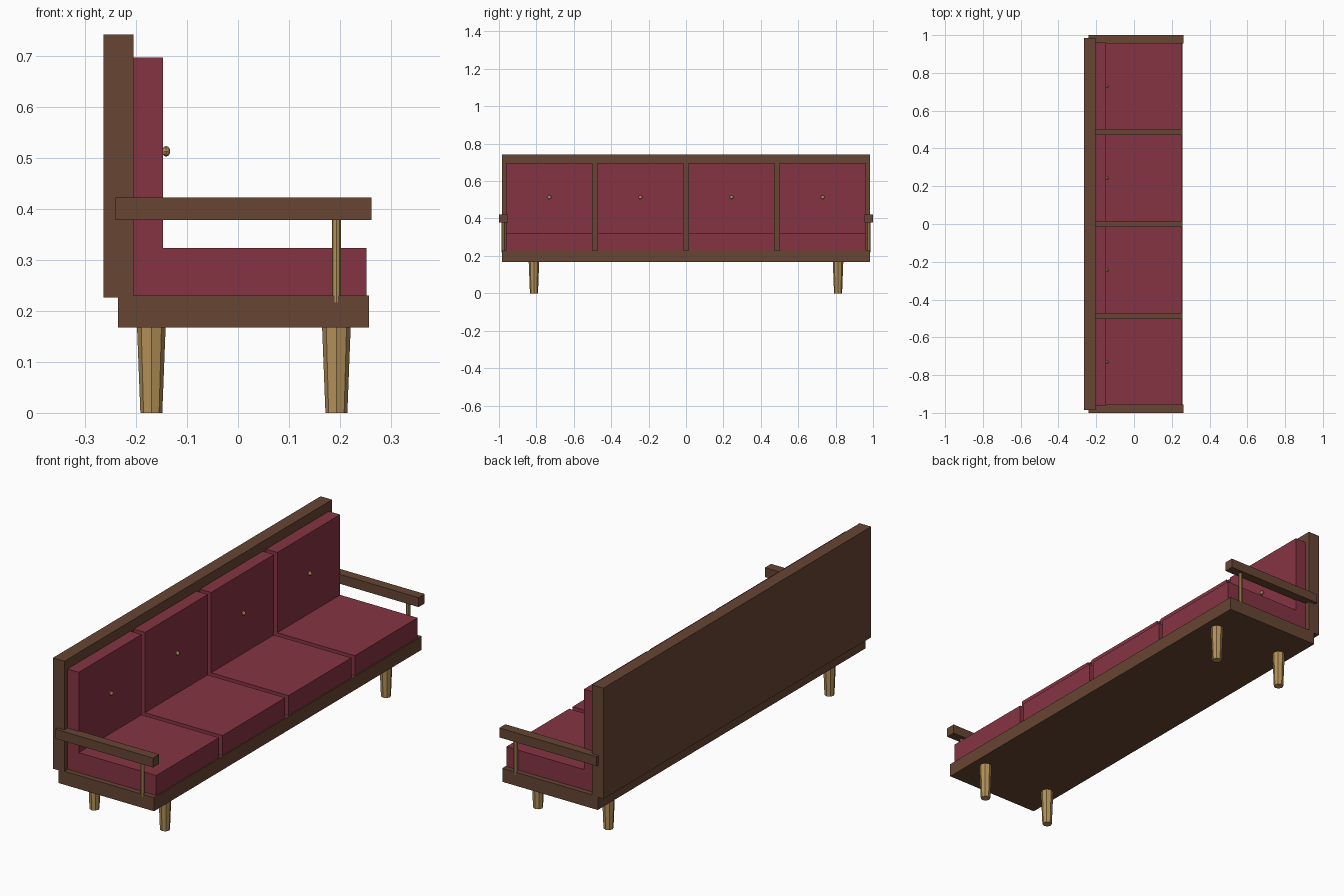
import bpy
import bmesh
from math import pi
from mathutils import Matrix, Vector

cube = bpy.data.objects.get("Cube")
if cube:
    bpy.data.objects.remove(cube, do_unlink=True)


def material(name, rgb):
    mat = bpy.data.materials.new(name)
    mat.use_nodes = True
    mat.diffuse_color = (*rgb, 1)
    mat.node_tree.nodes["Principled BSDF"].inputs["Base Color"].default_value = (*rgb, 1)
    return mat


WOOD = material("dark wood", (0.135, 0.06, 0.033))
FABRIC = material("red fabric", (0.235, 0.034, 0.054))
BRASS = material("pale brass", (0.46, 0.285, 0.1))


def finish(name, bm, mat):
    bmesh.ops.recalc_face_normals(bm, faces=bm.faces)
    mesh = bpy.data.meshes.new(name)
    bm.to_mesh(mesh)
    bm.free()
    mesh.materials.append(mat)
    obj = bpy.data.objects.new(name, mesh)
    bpy.context.collection.objects.link(obj)
    return obj


def box(name, low, high, mat):
    low, high = Vector(low), Vector(high)
    bm = bmesh.new()
    bmesh.ops.create_cube(bm, size=1, matrix=Matrix.Translation((low + high) / 2)
                          @ Matrix.Diagonal((*(high - low), 1)))
    return finish(name, bm, mat)


def peg(name, x, y, z0, z1, r0, r1, mat):
    """Eight-sided tapered post between two heights."""
    bm = bmesh.new()
    bmesh.ops.create_cone(bm, cap_ends=True, segments=8, radius1=r0, radius2=r1,
                          depth=z1 - z0, matrix=Matrix.Translation((x, y, (z0 + z1) / 2)))
    return finish(name, bm, mat)


def cushion(name, y, width):
    """Seat and backrest as one L-shaped profile, extruded along y."""
    profile = [(-0.205, 0.23), (0.252, 0.23), (0.252, 0.323),
               (-0.147, 0.323), (-0.147, 0.697), (-0.205, 0.697)]
    bm = bmesh.new()
    face = bm.faces.new([bm.verts.new((x, y - width / 2, z)) for x, z in profile])
    new = bmesh.ops.extrude_face_region(bm, geom=[face])["geom"]
    bmesh.ops.translate(bm, vec=(0, width, 0),
                        verts=[v for v in new if isinstance(v, bmesh.types.BMVert)])
    return finish(name, bm, FABRIC)


def button(name, y):
    bm = bmesh.new()
    bmesh.ops.create_uvsphere(bm, u_segments=8, v_segments=6, radius=0.0103,
                              matrix=Matrix.Translation((-0.141, y, 0.513))
                              @ Matrix.Diagonal((0.78, 1, 1, 1))
                              @ Matrix.Rotation(pi / 2, 4, 'Y'))
    return finish(name, bm, BRASS)


# Wooden frame
box("seat_base", (-0.235, -0.985, 0.167), (0.257, 0.985, 0.23), WOOD)
box("back_panel", (-0.264, -0.985, 0.226), (-0.205, 0.985, 0.742), WOOD)

# Four cushions, each with a button
for i in range(4):
    y = (i - 1.5) * 0.487
    cushion(f"cushion_{i + 1}", y, 0.462)
    button(f"button_{i + 1}", y)

# Legs, armrests and armrest posts at both ends
for end, s in (("near", -1), ("far", 1)):
    for place, x in (("back", -0.17), ("front", 0.193)):
        peg(f"{place}_leg_{end}", x, s * 0.813, 0, 0.167, 0.0215, 0.028, BRASS)
    y0, y1 = sorted((s * 0.955, s))
    box(f"armrest_{end}", (-0.24, y0, 0.378), (0.262, y1, 0.422), WOOD)
    peg(f"armrest_post_{end}", 0.193, s * 0.9774, 0.217, 0.379, 0.009, 0.009, BRASS)
